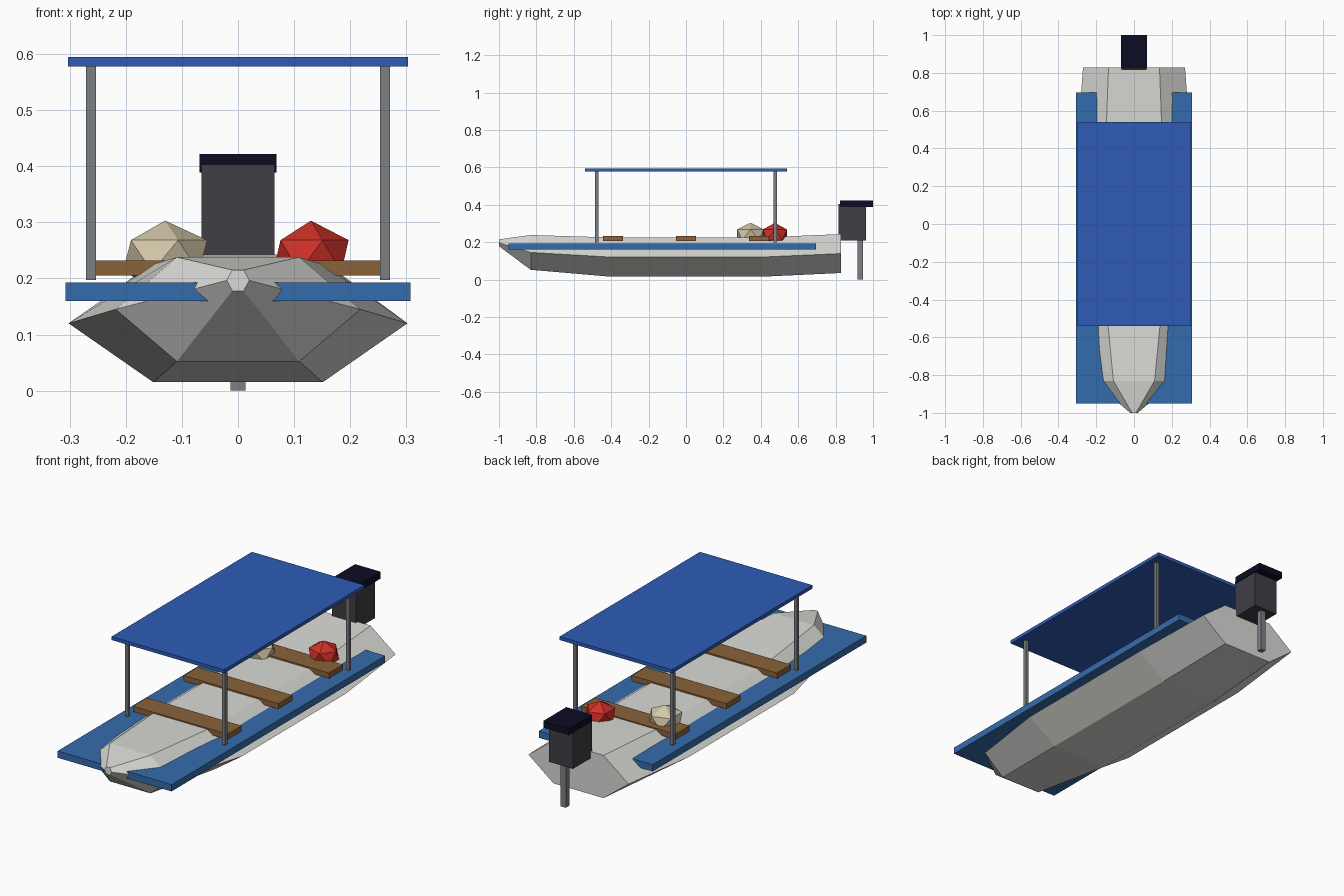
import bpy
import bmesh

default = bpy.data.objects.get("Cube")
if default:
    bpy.data.objects.remove(default, do_unlink=True)


def linear(c):
    return c / 12.92 if c <= 0.04045 else ((c + 0.055) / 1.055) ** 2.4


def material(name, hex_colour):
    rgb = [linear(int(hex_colour[i:i + 2], 16) / 255) for i in (0, 2, 4)]
    mat = bpy.data.materials.new(name)
    mat.use_nodes = True
    mat.diffuse_color = (*rgb, 1)
    mat.node_tree.nodes["Principled BSDF"].inputs["Base Color"].default_value = (*rgb, 1)
    return mat


hull_grey = material("pale hull grey", "dadad6")
deck_blue = material("deck blue", "356cac")
canopy_blue = material("canopy blue", "2e5cb6")
wood = material("brown wood", "8a6238")
metal = material("grey metal", "7c8083")
charcoal = material("charcoal", "3f3e45")
navy = material("dark navy", "0c0c24")
red = material("red", "d03027")
sand = material("sand", "d4c8a8")


def finish(name, bm, mat):
    bmesh.ops.recalc_face_normals(bm, faces=bm.faces)
    mesh = bpy.data.meshes.new(name)
    bm.to_mesh(mesh)
    bm.free()
    mesh.materials.append(mat)
    obj = bpy.data.objects.new(name, mesh)
    bpy.context.collection.objects.link(obj)
    return obj


def box(name, mat, xs, ys, zs):
    """Box spanning the given (low, high) ranges."""
    bm = bmesh.new()
    bmesh.ops.create_cube(bm, size=1)
    for v in bm.verts:
        for axis, (low, high) in enumerate((xs, ys, zs)):
            v.co[axis] = high if v.co[axis] > 0 else low
    return finish(name, bm, mat)


def bundle(name, mat, centre, radius, height):
    """Squashed icosahedron."""
    bm = bmesh.new()
    bmesh.ops.create_icosphere(bm, subdivisions=1, radius=1)
    bmesh.ops.scale(bm, vec=(radius, radius, height), verts=bm.verts)
    bmesh.ops.translate(bm, vec=centre, verts=bm.verts)
    return finish(name, bm, mat)


# Hull: hexagonal sections as (y, half width, bottom z, top z)
sections = [
    (-1.0, 0.02, 0.178, 0.215),
    (-0.83, 0.218, 0.052, 0.238),
    (-0.4, 0.302, 0.015, 0.225),
    (0.4, 0.302, 0.015, 0.225),
    (0.828, 0.27, 0.035, 0.243),
]
bm = bmesh.new()
rings = []
for y, w, low, high in sections:
    mid = (low + high) / 2
    outline = [(w, mid), (w / 2, high), (-w / 2, high),
               (-w, mid), (-w / 2, low), (w / 2, low)]
    rings.append([bm.verts.new((x, y, z)) for x, z in outline])
for a, b in zip(rings, rings[1:]):
    for i in range(6):
        j = (i + 1) % 6
        bm.faces.new((a[i], a[j], b[j], b[i]))
bm.faces.new(rings[0])
bm.faces.new(rings[-1])
finish("hull", bm, hull_grey)

# Side deck, with the hull rising through it
box("side_deck", deck_blue, (-0.307, 0.307), (-0.95, 0.695), (0.16, 0.193))

# Benches
for label, y in (("front", -0.39), ("middle", 0), ("rear", 0.39)):
    box(label + "_bench", wood, (-0.255, 0.255), (y - 0.054, y + 0.054), (0.205, 0.232))

# Canopy and its posts
box("canopy", canopy_blue, (-0.303, 0.303), (-0.54, 0.54), (0.578, 0.595))
for side, x in (("left", 0.262), ("right", -0.262)):
    for end, y in (("front", -0.477), ("rear", 0.477)):
        box(f"{end}_{side}_post", metal, (x - 0.0085, x + 0.0085),
            (y - 0.0085, y + 0.0085), (0.197, 0.579))

# Outboard motor
box("motor_body", charcoal, (-0.065, 0.065), (0.815, 0.963), (0.21, 0.403))
box("motor_cap", navy, (-0.069, 0.069), (0.823, 1.0), (0.389, 0.422))
box("motor_leg", metal, (-0.0135, 0.0135), (0.918, 0.945), (0, 0.212))

# Cargo bundles
bundle("red_bundle", red, (0.13, 0.475, 0.24), 0.075, 0.063)
bundle("sand_bundle", sand, (-0.13, 0.345, 0.24), 0.084, 0.063)
